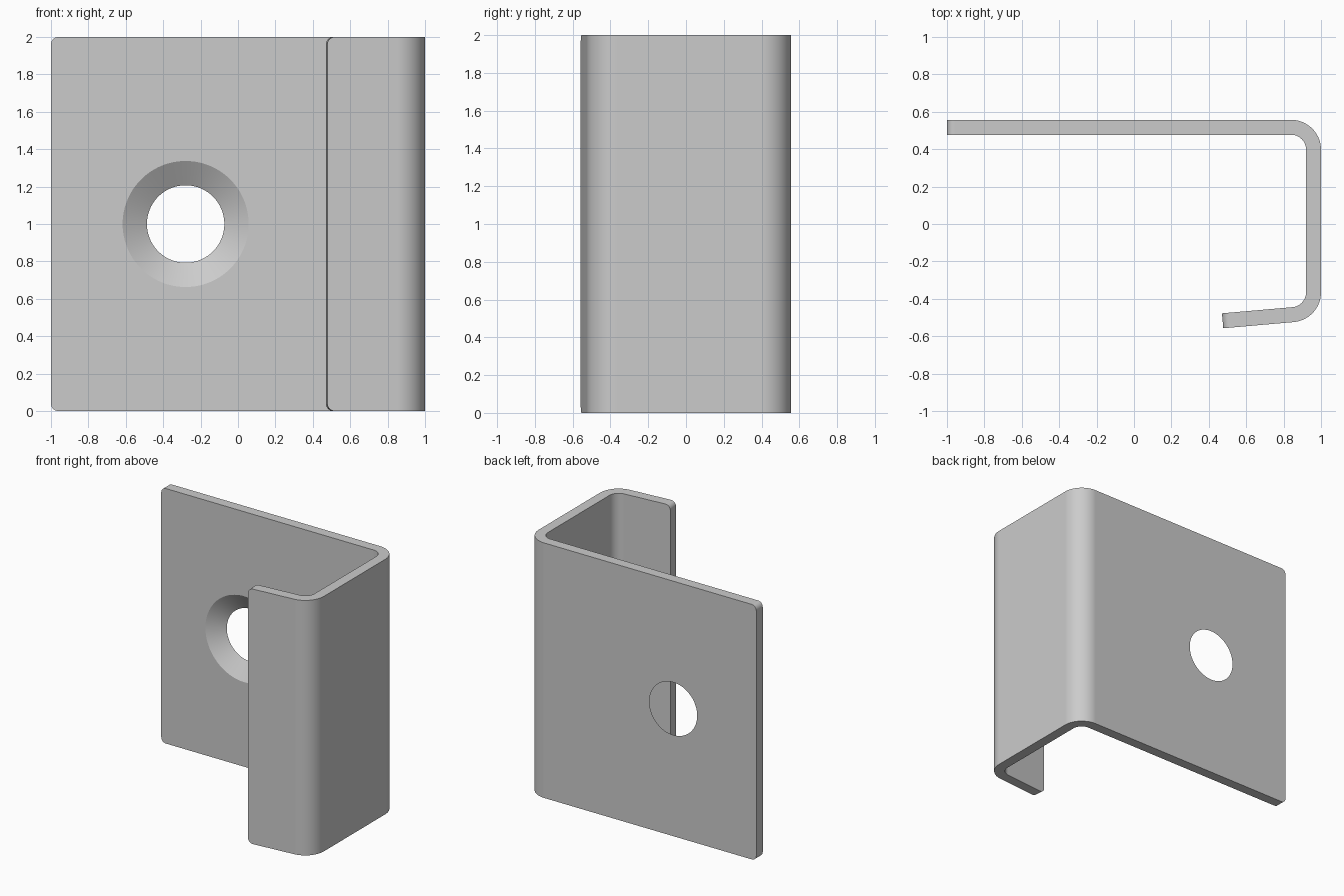
import bpy, bmesh
from math import sin, cos, pi, radians, sqrt

if "Cube" in bpy.data.objects:
    bpy.data.objects.remove(bpy.data.objects["Cube"])

T, R_OUT, HEIGHT = 0.08, 0.16, 2.0      # sheet thickness, outer bend radius, height
Y = 0.557                               # half depth
R_CORNER, STEPS = 0.04, 8               # rounded free corners
CX = 1.0 - R_OUT                        # bend centre x
CY_BACK, CY_LIP = Y - R_OUT, -0.365     # bend centres y
LIP_ANGLE, LIP_LEN = radians(5), 0.378

# Distances from a free edge and the matching inset of the rounded corner
corner = [(R_CORNER * (1 - cos(i / STEPS * pi / 2)),
           R_CORNER * (1 - sin(i / STEPS * pi / 2))) for i in range(STEPS + 1)]

# Stations along the sheet: outer point, inward normal, inset at top and bottom
stations = [((-1 + d, Y), (0, -1), inset) for d, inset in corner]


def bend(cy, a0, a1, n=14):
    for i in range(n + 1):
        a = a0 + (a1 - a0) * i / n
        c, s = cos(a), sin(a)
        stations.append(((CX + R_OUT * c, cy + R_OUT * s), (-c, -s), 0))


bend(CY_BACK, pi / 2, 0)
bend(CY_LIP, 0, -pi / 2 + LIP_ANGLE)
(px, py), lip_normal, _ = stations[-1]
for d, inset in reversed(corner):
    k = LIP_LEN - d
    stations.append(((px - k * cos(LIP_ANGLE), py - k * sin(LIP_ANGLE)), lip_normal, inset))

# Bent sheet: loft a rectangular section through the stations
bm = bmesh.new()
rings = []
for (x, y), (nx, ny), inset in stations:
    ix, iy = x + nx * T, y + ny * T
    lo, hi = inset, HEIGHT - inset
    rings.append([bm.verts.new(p) for p in
                  ((x, y, lo), (x, y, hi), (ix, iy, hi), (ix, iy, lo))])
for a, b in zip(rings, rings[1:]):
    for i in range(4):
        j = (i + 1) % 4
        bm.faces.new((a[i], a[j], b[j], b[i]))
bm.faces.new(rings[0])
bm.faces.new(rings[-1])
bmesh.ops.recalc_face_normals(bm, faces=bm.faces)
mesh = bpy.data.meshes.new("bent_bracket")
bm.to_mesh(mesh)
bm.free()
bracket = bpy.data.objects.new("bent_bracket", mesh)
bpy.context.collection.objects.link(bracket)

# Countersunk screw hole, wide at the front face of the plate
extra = 0.02
grow = (0.337 - 0.207) / T * extra
bpy.ops.mesh.primitive_cone_add(vertices=96, radius1=0.337 + grow, radius2=0.207 - grow,
                                depth=T + 2 * extra, location=(-0.28, Y - T / 2, 1.0),
                                rotation=(-pi / 2, 0, 0))
cutter = bpy.context.object
cutter.name = "countersink_cutter"
cutter.hide_render = True

bpy.ops.object.select_all(action='DESELECT')
bracket.select_set(True)
bpy.context.view_layer.objects.active = bracket
cut = bracket.modifiers.new("countersink", 'BOOLEAN')
cut.operation, cut.solver, cut.object = 'DIFFERENCE', 'EXACT', cutter
bpy.ops.object.modifier_apply(modifier=cut.name)
bpy.data.objects.remove(cutter)

# Smooth bends, crisp edges, flat plates
bpy.ops.object.shade_smooth_by_angle(angle=radians(25))
weighted = bracket.modifiers.new("flat_plates", 'WEIGHTED_NORMAL')
weighted.keep_sharp = True
